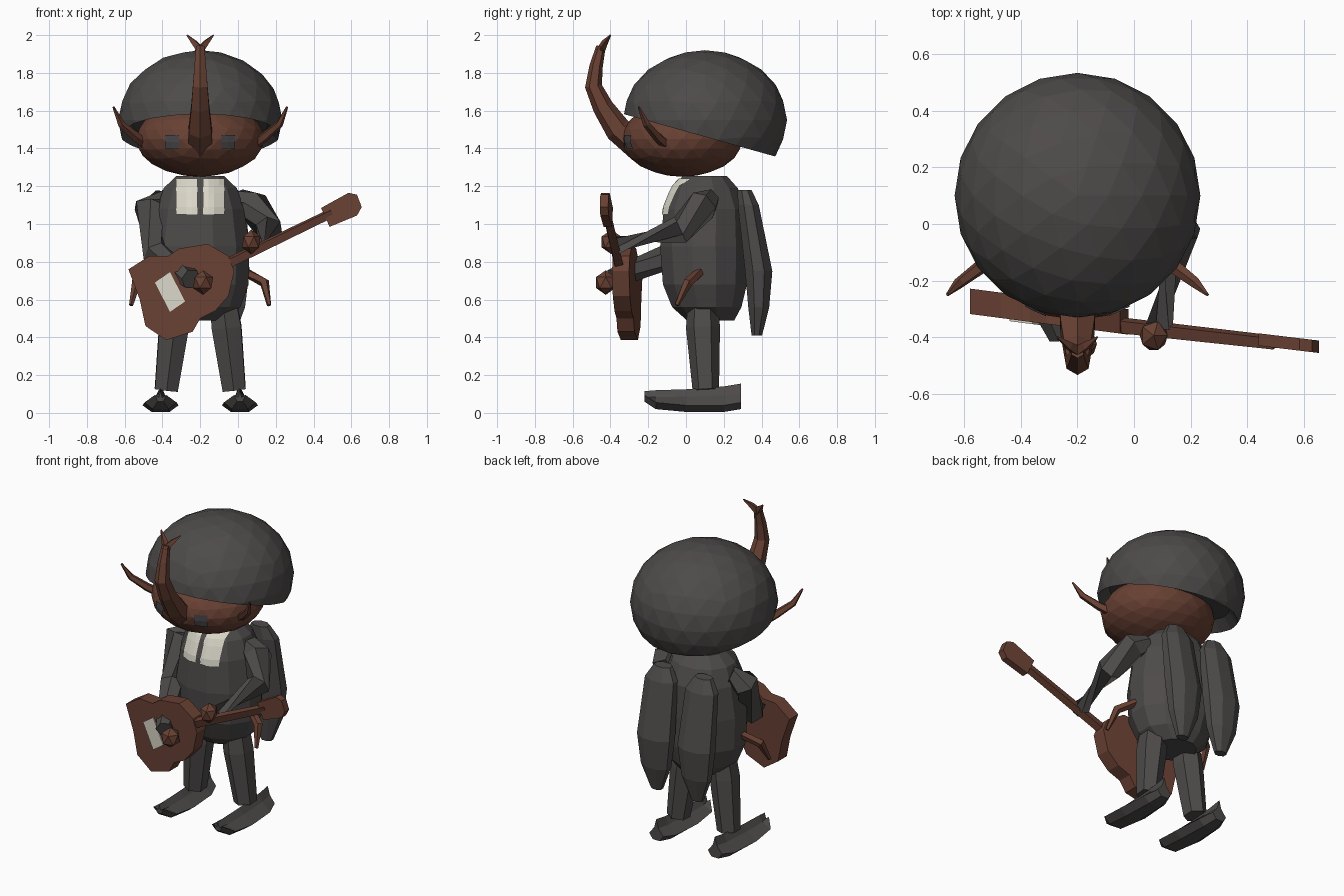
import bpy, bmesh, math
from mathutils import Vector

if "Cube" in bpy.data.objects:
    bpy.data.objects.remove(bpy.data.objects["Cube"])

CX = -0.2  # centre line of the figure


def material(name, rgb):
    m = bpy.data.materials.new(name)
    m.use_nodes = True
    m.diffuse_color = (*rgb, 1)
    m.node_tree.nodes["Principled BSDF"].inputs["Base Color"].default_value = (*rgb, 1)
    return m


GREY = material("charcoal", (0.075, 0.07, 0.068))
BROWN = material("brown", (0.14, 0.052, 0.033))
WHITE = material("off_white", (0.7, 0.68, 0.58))
SLATE = material("slate_eye", (0.06, 0.06, 0.065))


def finish(name, bm, mat):
    bmesh.ops.recalc_face_normals(bm, faces=bm.faces)
    mesh = bpy.data.meshes.new(name)
    bm.to_mesh(mesh)
    bm.free()
    mesh.materials.append(mat)
    ob = bpy.data.objects.new(name, mesh)
    bpy.context.collection.objects.link(ob)
    return ob


def loft(name, rings, mat):
    """Skin a list of equal point rings and cap both ends."""
    bm = bmesh.new()
    rows = [[bm.verts.new(p) for p in ring] for ring in rings]
    n = len(rows[0])
    for a, b in zip(rows, rows[1:]):
        for i in range(n):
            bm.faces.new((a[i], a[(i + 1) % n], b[(i + 1) % n], b[i]))
    bm.faces.new(rows[0])
    bm.faces.new(rows[-1])
    return finish(name, bm, mat)


def ellipse(x, y, z, rx, ry, sides):
    angles = [math.tau * (i + 0.5) / sides for i in range(sides)]
    return [(x + rx * math.cos(a), y + ry * math.sin(a), z) for a in angles]


def tube(name, path, radii, sides, mat):
    """Tapered faceted limb along a path."""
    pts = [Vector(p) for p in path]
    rings = []
    for i, p in enumerate(pts):
        t = (pts[min(i + 1, len(pts) - 1)] - pts[max(i - 1, 0)]).normalized()
        u = t.cross(Vector((0, 1, 0.3))).normalized()
        v = t.cross(u)
        angles = [math.tau * (k + 0.5) / sides for k in range(sides)]
        rings.append([p + radii[i] * (u * math.cos(a) + v * math.sin(a)) for a in angles])
    return loft(name, rings, mat)


def blob(name, centre, size, level, mat):
    bm = bmesh.new()
    bmesh.ops.create_icosphere(bm, subdivisions=level, radius=1)
    for v in bm.verts:
        v.co = Vector(c + s * k for c, s, k in zip(centre, size, v.co))
    return finish(name, bm, mat)


def prism(name, outline, y_at, half, mat):
    """Front outline given thickness, with depth following x."""
    rings = [[(x, y_at(x) + d, z) for x, z in outline] for d in (-half, half)]
    return loft(name, rings, mat)


def patch(name, target, x0, x1, z0, z1, cols, rows, mat):
    """Thin plate laid on the front of a target."""
    bm = bmesh.new()
    grid = []
    for j in range(rows + 1):
        line = []
        for i in range(cols + 1):
            p = Vector((x0 + (x1 - x0) * i / cols, -1, z0 + (z1 - z0) * j / rows))
            hit, loc, nor, _ = target.ray_cast(p, Vector((0, 1, 0)))
            if not hit:
                _, loc, nor, _ = target.closest_point_on_mesh(Vector((p.x, -0.1, p.z)))
            line.append(bm.verts.new(loc + nor * 0.008))
        grid.append(line)
    for a, b in zip(grid, grid[1:]):
        for i in range(cols):
            bm.faces.new((a[i], a[i + 1], b[i + 1], b[i]))
    ob = finish(name, bm, mat)
    if ob.data.polygons[0].normal.y > 0:
        ob.data.flip_normals()
    return ob


# Hair: dome cut on a slant, hollowed underneath
bm = bmesh.new()
bmesh.ops.create_icosphere(bm, subdivisions=3, radius=1)
for v in bm.verts:
    v.co = Vector((CX + 0.435 * v.co.x, 0.1 + 0.435 * v.co.y, 1.55 + 0.37 * v.co.z))
cut = bmesh.ops.bisect_plane(bm, geom=bm.verts[:] + bm.edges[:] + bm.faces[:],
                             plane_co=(CX, 0.07, 1.47), plane_no=(0, 0.28, 1), clear_inner=True)
rim = [e for e in cut["geom_cut"] if isinstance(e, bmesh.types.BMEdge)]
under = bmesh.ops.contextual_create(bm, geom=rim)["faces"]
bmesh.ops.recalc_face_normals(bm, faces=bm.faces)
bmesh.ops.inset_region(bm, faces=under, thickness=0.06, depth=-0.06)
finish("hair", bm, GREY)

# Head, eyes and forked horn
head = blob("head", (CX, -0.02, 1.45), (0.34, 0.32, 0.2), 3, BROWN)
tube("horn", [(CX, -0.24, 1.4), (CX, -0.36, 1.5), (CX, -0.44, 1.62), (CX, -0.49, 1.73),
              (CX, -0.475, 1.84), (CX, -0.45, 1.94)],
     [0.075, 0.07, 0.055, 0.045, 0.035, 0.025], 6, BROWN)

# Body
torso = [(0.49, 0.13, 0.13, 0.13), (0.56, 0.22, 0.19, 0.11), (0.68, 0.265, 0.23, 0.1),
         (0.88, 0.27, 0.24, 0.095), (1.08, 0.24, 0.225, 0.1), (1.19, 0.2, 0.18, 0.1),
         (1.255, 0.13, 0.12, 0.1)]
body = loft("body", [ellipse(CX, y, z, rx, ry, 12) for z, rx, ry, y in torso], GREY)
bpy.context.view_layer.update()

# Mirrored parts
wing = [(1.18, 0.31, 0.06, 0.04), (1.1, 0.33, 0.11, 0.06), (0.75, 0.385, 0.125, 0.078),
        (0.56, 0.385, 0.1, 0.06), (0.41, 0.375, 0.04, 0.03)]
foot = [(-0.22, 0.03, 0.06, 0.115), (-0.16, 0.085, 0.02, 0.12), (0, 0.095, 0.005, 0.125),
        (0.2, 0.08, 0.005, 0.14), (0.29, 0.05, 0.02, 0.155)]
for side, s in (("left", 1), ("right", -1)):
    def at(dx, y, z):
        return (CX + s * dx, y, z)

    patch(side + "_bib", body, CX + s * 0.015, CX + s * 0.125, 1.05, 1.235, 4, 5, WHITE)
    patch(side + "_eye", head, CX + s * 0.11, CX + s * 0.18, 1.4, 1.47, 2, 2, SLATE)
    tube(side + "_horn_prong", [at(-0.01, -0.455, 1.91), at(0.03, -0.43, 1.96), at(0.07, -0.4, 2)],
         [0.025, 0.018, 0.004], 4, BROWN)
    tube(side + "_antenna", [at(0.27, -0.09, 1.41), at(0.34, -0.15, 1.46), at(0.42, -0.21, 1.53),
                             at(0.46, -0.25, 1.62)], [0.03, 0.026, 0.02, 0.006], 5, BROWN)
    loft(side + "_wing_case", [ellipse(CX + s * 0.145, y, z, rx, ry, 8) for z, y, rx, ry in wing], GREY)
    tube(side + "_leg", [at(0.12, 0.09, 0.6), at(0.14, 0.09, 0.45), at(0.18, 0.105, 0.12)],
         [0.08, 0.09, 0.07], 6, GREY)
    loft(side + "_foot", [[at(0.21, y, top), at(0.21 + 0.3 * w, y, 0.45 * top + 0.03),
                           at(0.21 + w, y, low + 0.035), at(0.21 + w / 2, y, low),
                           at(0.21 - w / 2, y, low), at(0.21 - w, y, low + 0.035),
                           at(0.21 - 0.3 * w, y, 0.45 * top + 0.03)]
                          for y, w, low, top in foot], GREY)
    tube(side + "_small_limb", [at(0.23, 0.08, 0.75), at(0.34, 0.01, 0.69), at(0.365, -0.05, 0.57)],
         [0.025, 0.027, 0.012], 5, BROWN)

# Arms and hands
tube("left_arm", [(0.0, 0.12, 1.13), (0.08, 0.09, 1.1), (0.165, -0.03, 0.97), (0.09, -0.36, 0.89)],
     [0.06, 0.085, 0.075, 0.05], 6, GREY)
blob("left_hand", (0.07, -0.395, 0.905), (0.055, 0.06, 0.065), 1, BROWN)
tube("right_arm", [(-0.4, 0.12, 1.13), (-0.47, 0.08, 1.09), (-0.43, -0.06, 0.84), (-0.25, -0.39, 0.71)],
     [0.06, 0.085, 0.075, 0.055], 6, GREY)
blob("right_hand", (-0.185, -0.425, 0.69), (0.06, 0.06, 0.065), 1, BROWN)


# Guitar
def guitar_y(x):
    return -0.275 - 0.13 * (x + 0.57)


prism("guitar_body", [(-0.58, 0.76), (-0.47, 0.83), (-0.37, 0.83), (-0.31, 0.87), (-0.16, 0.895),
                      (-0.05, 0.83), (-0.02, 0.75), (-0.05, 0.62), (-0.12, 0.54), (-0.2, 0.5),
                      (-0.24, 0.43), (-0.38, 0.385), (-0.49, 0.46), (-0.52, 0.6)],
      guitar_y, 0.045, BROWN)
prism("guitar_bridge", [(-0.44, 0.69), (-0.36, 0.745), (-0.28, 0.59), (-0.36, 0.535)],
      lambda x: guitar_y(x) - 0.048, 0.004, WHITE)
tube("guitar_neck", [(-0.08, -0.355, 0.78), (0.5, -0.42, 1.06)], [0.032, 0.028], 4, BROWN)
prism("guitar_headstock", [(0.44, 1.085), (0.585, 1.165), (0.63, 1.155), (0.655, 1.09),
                           (0.63, 1.045), (0.485, 0.985)],
      lambda x: -0.41 - 0.12 * (x - 0.45), 0.022, BROWN)
